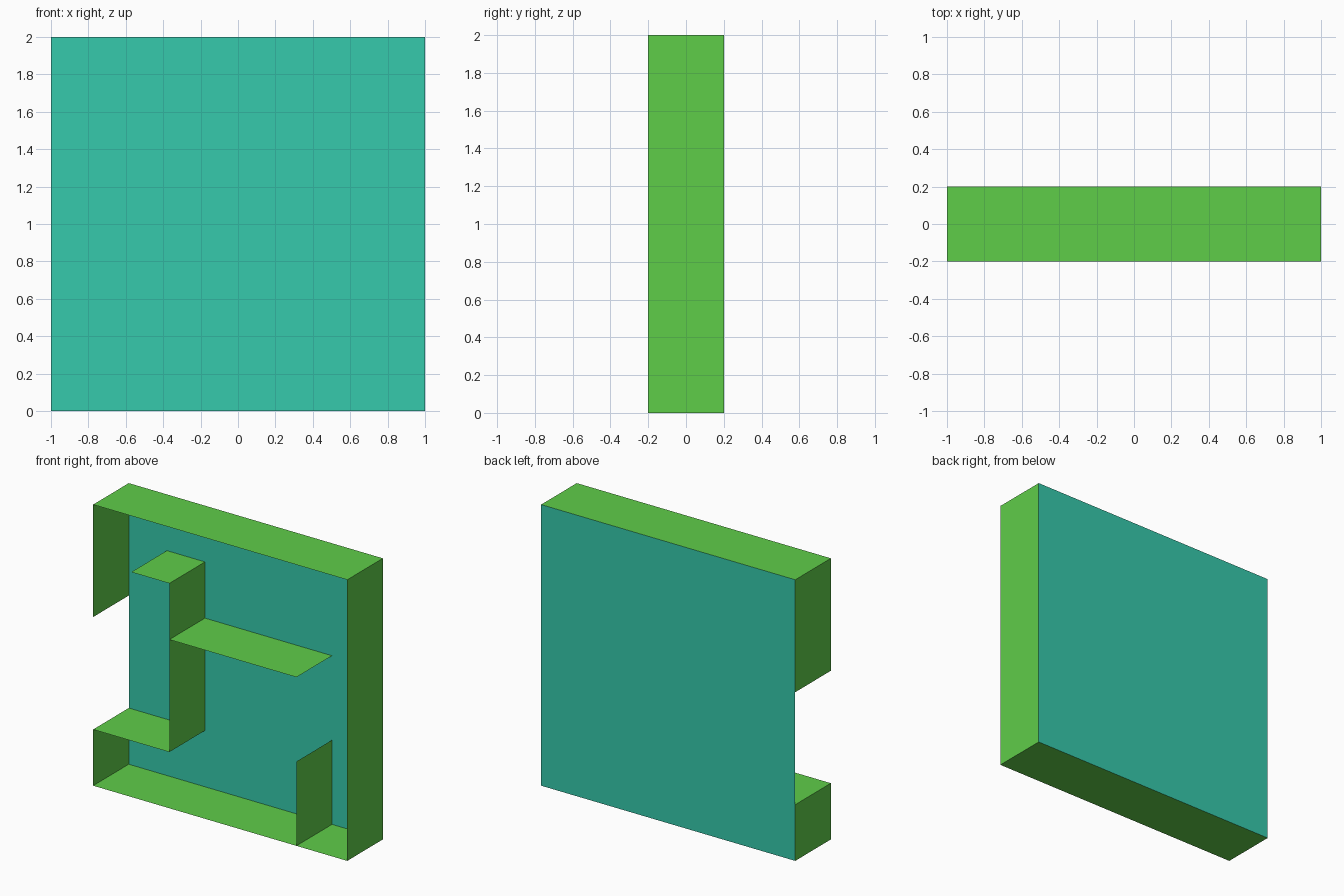
import bpy

if "Cube" in bpy.data.objects:
    bpy.data.objects.remove(bpy.data.objects["Cube"])

DEPTH = 0.2  # half depth of the maze tray


def material(name, r, g, b):
    mat = bpy.data.materials.new(name)
    mat.diffuse_color = [((c / 255 + 0.055) / 1.055) ** 2.4 for c in (r, g, b)] + [1]
    mat.use_nodes = True
    mat.node_tree.nodes["Principled BSDF"].inputs["Base Color"].default_value = mat.diffuse_color
    return mat


teal = material("teal", 54, 202, 172)
green = material("green", 95, 205, 73)


def sheet(name, corners, mat):
    mesh = bpy.data.meshes.new(name)
    mesh.from_pydata(corners, [], [range(len(corners))])
    mesh.materials.append(mat)
    obj = bpy.data.objects.new(name, mesh)
    bpy.context.collection.objects.link(obj)


def wall(name, x1, z1, x2, z2):
    """Thin wall running from (x1, z1) to (x2, z2), across the full depth."""
    sheet(name, [(x1, -DEPTH, z1), (x2, -DEPTH, z2),
                 (x2, DEPTH, z2), (x1, DEPTH, z1)], green)


# Back panel, facing the front
sheet("back_panel", [(-1, DEPTH, 0), (1, DEPTH, 0), (1, DEPTH, 2), (-1, DEPTH, 2)], teal)

# Outer frame, with an opening on the left side
wall("top_wall", -1, 2, 1, 2)
wall("right_wall", 1, 2, 1, 0)
wall("bottom_wall", 1, 0, -1, 0)
wall("left_wall_lower", -1, 0, -1, 0.4)
wall("left_wall_upper", -1, 1.2, -1, 2)

# Inner maze walls
wall("entry_shelf", -1, 0.4, -0.4, 0.4)
wall("tall_divider", -0.4, 1.6, -0.4, 0.4)
wall("divider_cap", -0.7, 1.6, -0.4, 1.6)
wall("middle_shelf", -0.4, 1.2, 0.6, 1.2)
wall("short_divider", 0.6, 0.6, 0.6, 0)
